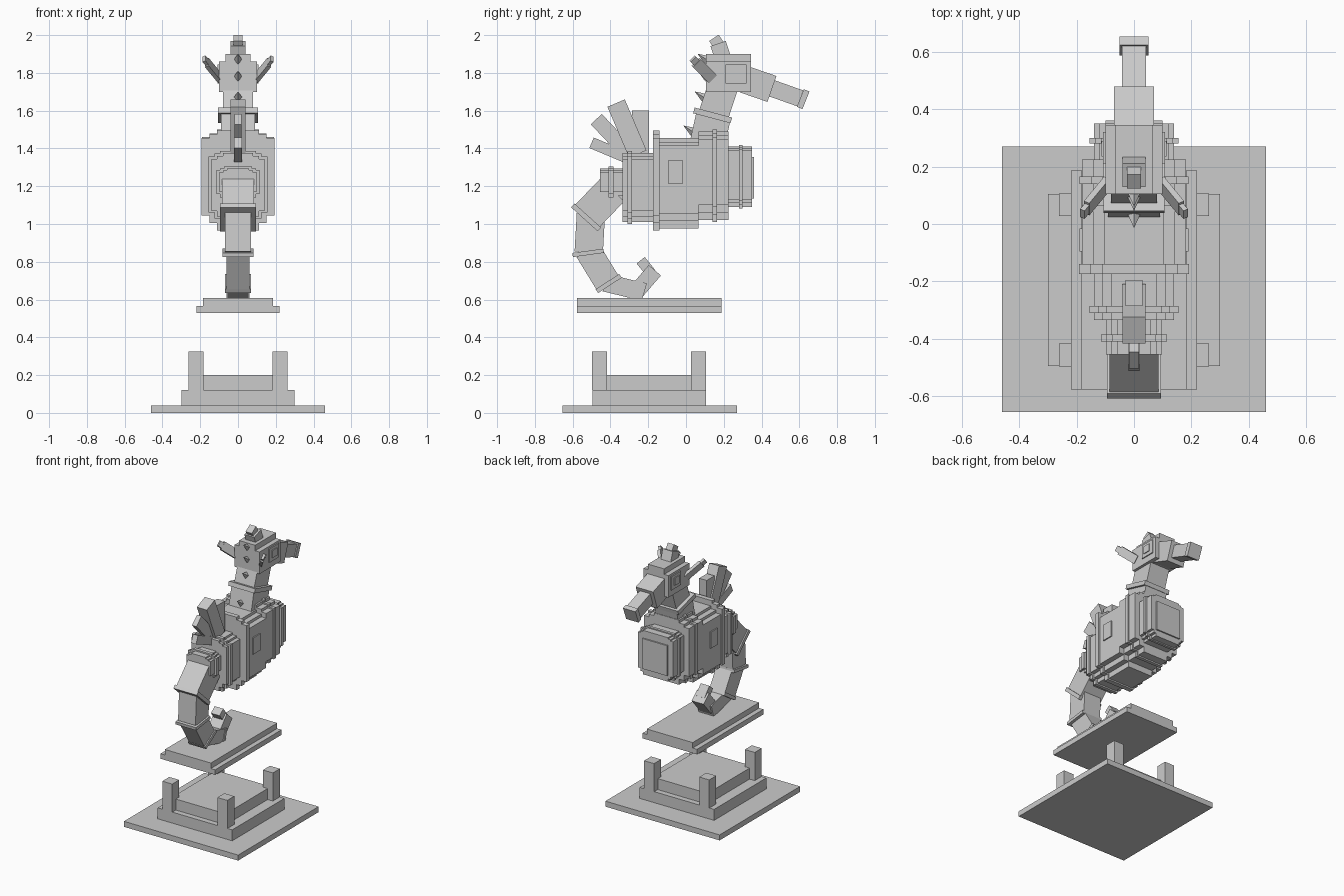
import bpy, bmesh
from mathutils import Matrix, Vector

if "Cube" in bpy.data.objects:
    bpy.data.objects.remove(bpy.data.objects["Cube"])

grey = bpy.data.materials.new("stone grey")
grey.use_nodes = True
grey.diffuse_color = (0.6, 0.6, 0.6, 1)
grey.node_tree.nodes["Principled BSDF"].inputs["Base Color"].default_value = (0.6, 0.6, 0.6, 1)


def finish(name, bm):
    mesh = bpy.data.meshes.new(name)
    bmesh.ops.recalc_face_normals(bm, faces=bm.faces)
    bm.to_mesh(mesh)
    bm.free()
    mesh.materials.append(grey)
    obj = bpy.data.objects.new(name, mesh)
    bpy.context.collection.objects.link(obj)
    return obj


def add_box(bm, x, y, z):
    size = Matrix.Diagonal((x[1] - x[0], y[1] - y[0], z[1] - z[0], 1))
    middle = Matrix.Translation((sum(x) / 2, sum(y) / 2, sum(z) / 2))
    bmesh.ops.create_cube(bm, size=1, matrix=middle @ size)


def block(name, half, y, z):
    bm = bmesh.new()
    add_box(bm, (-half, half), y, z)
    return finish(name, bm)


def stepped(name, half, y, z, step):
    """Body slice whose corners are cut back in two steps."""
    bm = bmesh.new()
    for inset, cut in ((0, 2), (1, 1), (2, 0)):
        w = half - inset * step
        add_box(bm, (-w, w), y, (z[0] + cut * step, z[1] - cut * step * 0.5))
    return finish(name, bm)


def oriented(name, a, b, side, width, depth):
    """Box running from a to b, with its width along the side vector."""
    a, b = Vector(a), Vector(b)
    along = (b - a).normalized()
    side = (Vector(side) - along * along.dot(Vector(side))).normalized()
    basis = Matrix((side, along.cross(side), along)).transposed().to_4x4()
    size = Matrix.Diagonal((width, depth, (b - a).length, 1))
    bm = bmesh.new()
    bmesh.ops.create_cube(bm, size=1, matrix=Matrix.Translation((a + b) / 2) @ basis @ size)
    return finish(name, bm)


def limb(name, a, b, thick, half):
    """Tilted box in the middle plane, between two (y, z) points."""
    return oriented(name, (0, *a), (0, *b), (1, 0, 0), half * 2, thick)


# Pedestal
block("base_plate", 0.46, (-0.655, 0.27), (0, 0.04))
block("pedestal_step", 0.3, (-0.495, 0.105), (0.04, 0.12))
block("pedestal_top", 0.22, (-0.455, 0.065), (0.12, 0.2))
for side in (-1, 1):
    for y in (-0.457, 0.067):
        bm = bmesh.new()
        add_box(bm, (side * 0.222 - 0.04, side * 0.222 + 0.04), (y - 0.04, y + 0.04), (0.12, 0.325))
        finish("corner_post", bm)
block("floating_plate_lower", 0.22, (-0.577, 0.187), (0.53, 0.567))
block("floating_plate_upper", 0.185, (-0.577, 0.187), (0.567, 0.607))

# Body slices and raised bands, tail end to chest
stepped("rump", 0.098, (-0.455, -0.33), (1.13, 1.295), 0.02)
stepped("rump_band", 0.115, (-0.41, -0.385), (1.12, 1.305), 0.02)
stepped("rear_body", 0.14, (-0.335, -0.165), (1.01, 1.375), 0.03)
stepped("rear_band", 0.155, (-0.31, -0.285), (1.0, 1.387), 0.03)
stepped("middle_band", 0.192, (-0.175, -0.14), (0.965, 1.495), 0.04)
stepped("middle_body", 0.182, (-0.14, 0.065), (0.975, 1.455), 0.04)
stepped("shoulder_body", 0.182, (0.065, 0.225), (1.02, 1.49), 0.04)
stepped("shoulder_band", 0.19, (0.14, 0.165), (1.01, 1.5), 0.04)
stepped("chest", 0.14, (0.225, 0.35), (1.09, 1.41), 0.02)
stepped("chest_band", 0.155, (0.28, 0.3), (1.082, 1.418), 0.02)
block("chest_panel", 0.1, (0.35, 0.36), (1.135, 1.355))
block("side_panels", 0.19, (-0.095, -0.015), (1.215, 1.335))

# Curled tail
limb("tail_root", (-0.39, 1.18), (-0.525, 1.04), 0.175, 0.085)
limb("tail_root_band", (-0.52, 1.045), (-0.538, 1.025), 0.19, 0.094)
limb("tail_upper", (-0.502, 1.08), (-0.515, 0.85), 0.15, 0.07)
limb("tail_upper_band", (-0.52, 0.858), (-0.517, 0.836), 0.165, 0.083)
limb("tail_lower", (-0.52, 0.86), (-0.41, 0.68), 0.138, 0.062)
limb("tail_lower_band", (-0.416, 0.695), (-0.403, 0.675), 0.148, 0.07)
limb("tail_bottom", (-0.43, 0.69), (-0.235, 0.642), 0.095, 0.055)
limb("tail_bottom_band", (-0.24, 0.648), (-0.22, 0.642), 0.09, 0.06)
limb("tail_curl", (-0.26, 0.645), (-0.165, 0.755), 0.085, 0.048)
limb("tail_tip", (-0.185, 0.74), (-0.24, 0.808), 0.055, 0.035)

# Neck and head
limb("neck_lower", (0.105, 1.39), (0.145, 1.57), 0.185, 0.09)
limb("neck_band", (0.137, 1.56), (0.145, 1.59), 0.205, 0.106)
limb("neck_upper", (0.147, 1.58), (0.21, 1.77), 0.16, 0.08)
block("head", 0.1, (0.105, 0.345), (1.7, 1.86))
block("head_top", 0.065, (0.105, 0.345), (1.86, 1.9))
block("eye_frames", 0.108, (0.21, 0.32), (1.745, 1.845))
block("eyes", 0.114, (0.235, 0.29), (1.77, 1.825))
limb("snout_base", (0.31, 1.765), (0.455, 1.715), 0.145, 0.07)
limb("snout", (0.45, 1.72), (0.605, 1.665), 0.09, 0.042)
limb("snout_tip", (0.605, 1.667), (0.635, 1.655), 0.1, 0.05)
limb("crest", (0.195, 1.88), (0.17, 1.955), 0.085, 0.04)
limb("crest_tip", (0.178, 1.94), (0.148, 1.985), 0.06, 0.025)

# Ears swept back and outward
for s in (-1, 1):
    oriented("ear", (s * 0.095, 0.14, 1.77), (s * 0.165, 0.055, 1.855), (0, 1, 1), 0.06, 0.022)
    oriented("ear_tip", (s * 0.155, 0.065, 1.845), (s * 0.18, 0.035, 1.875), (0, 1, 1), 0.04, 0.018)

# Fan of back fins
limb("fin_low", (-0.5, 1.43), (-0.31, 1.35), 0.06, 0.02)
limb("fin_second", (-0.475, 1.555), (-0.3, 1.37), 0.08, 0.018)
limb("fin_third", (-0.37, 1.64), (-0.255, 1.37), 0.1, 0.04)
limb("fin_front", (-0.24, 1.6), (-0.24, 1.37), 0.09, 0.03)

# Spikes down the back of the head and neck
for y, z in ((0.11, 1.87), (0.11, 1.78), (0.095, 1.67), (0.035, 1.49)):
    bm = bmesh.new()
    direction = Vector((0, -0.055, 0.035))
    turn = direction.to_track_quat("Z", "Y").to_matrix().to_4x4()
    bmesh.ops.create_cone(bm, cap_ends=True, segments=4, radius1=0.025, radius2=0, depth=0.065,
                          matrix=Matrix.Translation(Vector((0, y, z)) + direction * 0.4) @ turn)
    finish("neck_spike", bm)
